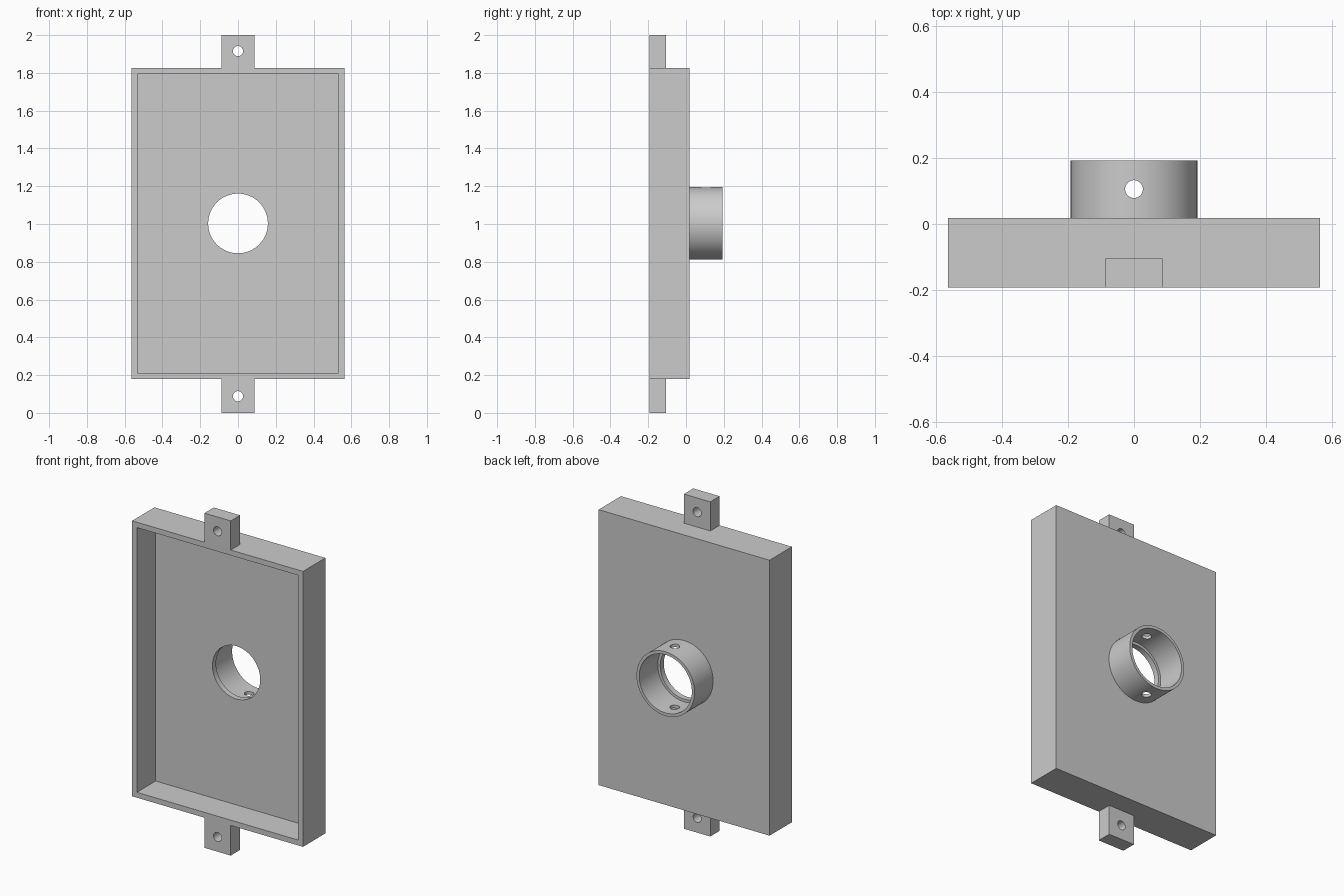
import bpy
import bmesh
import math
from mathutils import Matrix

cube = bpy.data.objects.get("Cube")
if cube:
    bpy.data.objects.remove(cube, do_unlink=True)

# Single grey material
grey = bpy.data.materials.new("plain grey")
grey.use_nodes = True
grey.diffuse_color = (0.6, 0.6, 0.6, 1)
grey.node_tree.nodes["Principled BSDF"].inputs["Base Color"].default_value = (0.6, 0.6, 0.6, 1)

FRONT, BACK, RING_END = -0.193, 0.018, 0.193
FLOOR = -0.016          # front side of the tray floor
WIDTH, BOTTOM, TOP = 0.565, 0.18, 1.826
WALL = 0.032
MID = 1.003             # height of the centre
TAB_WIDTH, TAB_BACK = 0.087, -0.105


def finish(name, bm):
    mesh = bpy.data.meshes.new(name)
    bmesh.ops.recalc_face_normals(bm, faces=bm.faces)
    bm.to_mesh(mesh)
    bm.free()
    mesh.materials.append(grey)
    obj = bpy.data.objects.new(name, mesh)
    bpy.context.collection.objects.link(obj)
    return obj


def box(name, low, high):
    bm = bmesh.new()
    bmesh.ops.create_cube(bm, size=1)
    for v in bm.verts:
        v.co = [a + (c + 0.5) * (b - a) for a, b, c in zip(low, high, v.co)]
    return finish(name, bm)


def cylinder(name, radius, length, centre, along_y=True, sides=64):
    bm = bmesh.new()
    turn = Matrix.Rotation(math.pi / 2, 4, "X") if along_y else Matrix()
    bmesh.ops.create_cone(bm, cap_ends=True, segments=sides, radius1=radius, radius2=radius,
                          depth=length, matrix=Matrix.Translation(centre) @ turn)
    return finish(name, bm)


def combine(target, tool, operation):
    mod = target.modifiers.new(operation.lower(), "BOOLEAN")
    mod.operation = operation
    mod.solver = "EXACT"
    mod.object = tool
    bpy.context.view_layer.objects.active = target
    bpy.ops.object.modifier_apply(modifier=mod.name)
    bpy.data.objects.remove(tool, do_unlink=True)


# Tray with one upright tab strip, hollowed from the front
tray = box("tray", (-WIDTH, FRONT, BOTTOM), (WIDTH, BACK, TOP))
combine(tray, box("tabs", (-TAB_WIDTH, FRONT, 0), (TAB_WIDTH, TAB_BACK, 2)), "UNION")
combine(tray, box("hollow", (-WIDTH + WALL, FRONT - 0.1, BOTTOM + WALL),
                  (WIDTH - WALL, FLOOR, TOP - WALL)), "DIFFERENCE")

# Centre opening and tab screw holes
combine(tray, cylinder("opening", 0.158, 0.3, (0, 0, MID)), "DIFFERENCE")
for z in (0.088, 1.915):
    combine(tray, cylinder("screw_hole", 0.027, 0.4, (0, FRONT, z), sides=32), "DIFFERENCE")

# Collar on the back, wider inside than the opening, with a cross hole
collar = cylinder("collar", 0.192, RING_END - BACK, (0, (BACK + RING_END) / 2, MID), sides=96)
combine(collar, cylinder("bore", 0.174, 0.6, (0, 0.1, MID), sides=96), "DIFFERENCE")
combine(collar, cylinder("cross_hole", 0.027, 0.6, (0, 0.106, MID), False, 32), "DIFFERENCE")

# Smooth the round walls, keep edges sharp
for obj in (tray, collar):
    bpy.ops.object.select_all(action="DESELECT")
    obj.select_set(True)
    bpy.context.view_layer.objects.active = obj
    bpy.ops.object.shade_smooth_by_angle(angle=math.radians(30))
